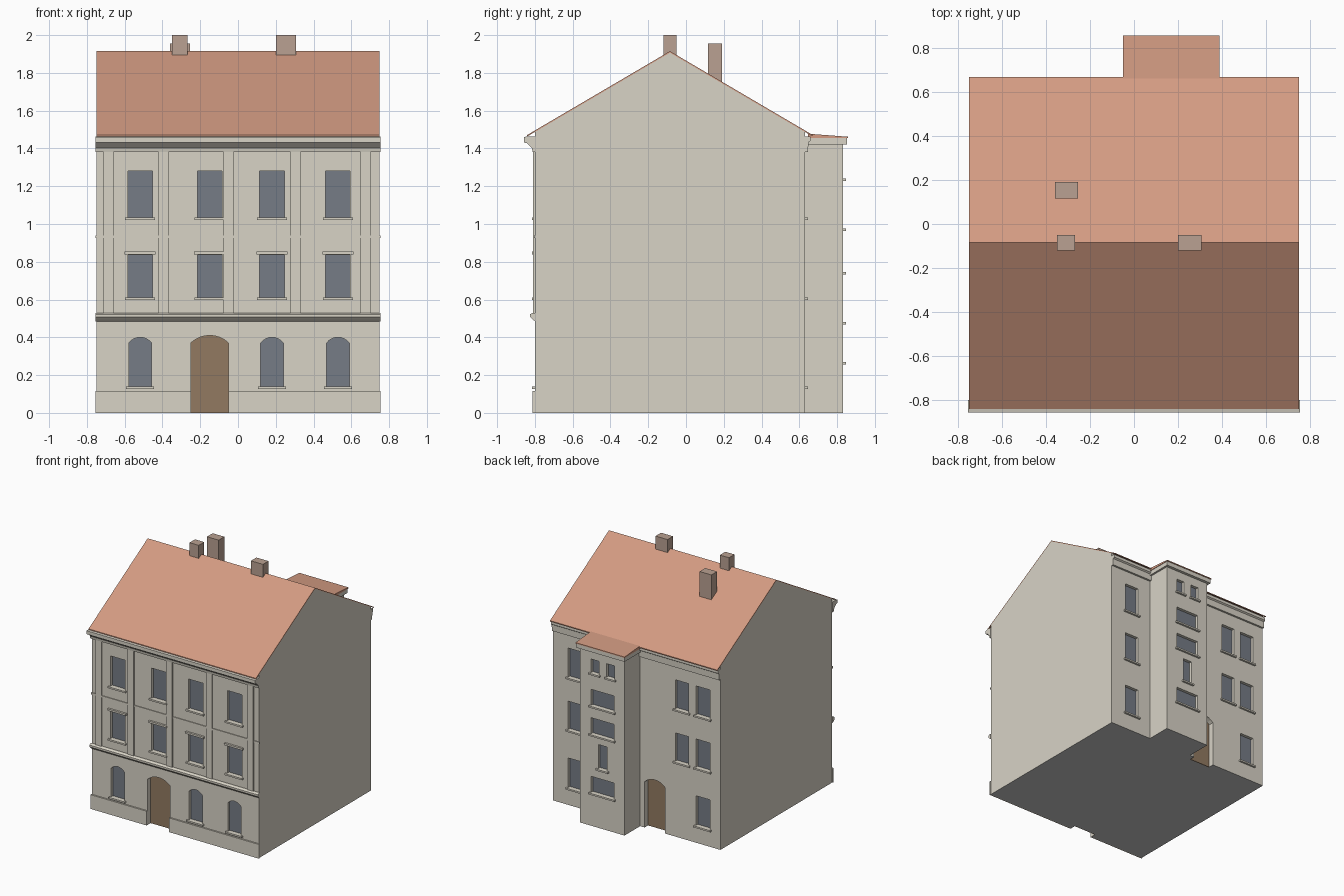
import bpy, bmesh, math
from mathutils import Vector

cube = bpy.data.objects.get("Cube")
if cube:
    bpy.data.objects.remove(cube)


def material(name, rgb):
    lin = [((c / 255 + 0.055) / 1.055) ** 2.4 for c in rgb] + [1]
    m = bpy.data.materials.new(name)
    m.use_nodes = True
    m.diffuse_color = lin
    bsdf = m.node_tree.nodes["Principled BSDF"]
    bsdf.inputs["Base Color"].default_value = lin
    bsdf.inputs["Roughness"].default_value = 0.9
    return m


WALL = material("plaster", (216, 211, 198))
ROOF = material("roof_tile", (211, 155, 130))
GLASS = material("window_glass", (118, 124, 134))
WOOD = material("door_wood", (146, 122, 97))
BRICK = material("chimney_brick", (186, 161, 146))
BASE = material("underside_grey", (197, 197, 197))


# A part is (axis, outline, start, end): an outline extruded along x or y
def solid(name, parts, *mats):
    bm = bmesh.new()
    for axis, pts, a, b in parts:
        def at(p, t):
            return (t, *p) if axis == "x" else (p[0], t, p[1])
        face = bm.faces.new([bm.verts.new(at(p, a)) for p in pts])
        new = bmesh.ops.extrude_face_region(bm, geom=[face])["geom"]
        step = (b - a, 0, 0) if axis == "x" else (0, b - a, 0)
        bmesh.ops.translate(bm, vec=step, verts=[v for v in new if isinstance(v, bmesh.types.BMVert)])
    bmesh.ops.recalc_face_normals(bm, faces=bm.faces)
    me = bpy.data.meshes.new(name)
    bm.to_mesh(me)
    bm.free()
    for m in mats:
        me.materials.append(m)
    ob = bpy.data.objects.new(name, me)
    bpy.context.collection.objects.link(ob)
    return ob


def rect(x0, x1, z0, z1):
    return [(x0, z0), (x1, z0), (x1, z1), (x0, z1)]


def box(x0, x1, y0, y1, z0, z1):
    return ("y", rect(x0, x1, z0, z1), y0, y1)


def arch(x0, x1, z0, z1, rise):
    c, h = (x0 + x1) / 2, (x1 - x0) / 2
    radius = (h * h + rise * rise) / (2 * rise)
    spread = math.asin(h / radius)
    pts = [(x0, z0), (x1, z0)]
    for i in range(9):
        t = spread * (1 - i / 4)
        pts.append((c + radius * math.sin(t), z1 - radius + radius * math.cos(t)))
    return pts


FRONT, BACK, ANNEX = -0.80, 0.63, 0.83
HALF, RIDGE_Y, RIDGE_Z, SLOPE = 0.75, -0.085, 1.915, 0.587
cutters = {"body": [], "annex": []}
panes, sills, doors = [], [], []


def opening(outline, wall, depth, filling):
    s = 1 if wall > 0 else -1
    inner = wall - s * depth
    cutters["annex" if wall == ANNEX else "body"].append(("y", outline, inner, wall + s * 0.05))
    filling.append(("y", outline, inner, inner + s * 0.006))


def window(x0, x1, z0, z1, wall, rise=0):
    outline = arch(x0, x1, z0, z1, rise) if rise else rect(x0, x1, z0, z1)
    opening(outline, wall, 0.03, panes)
    s = 1 if wall > 0 else -1
    sills.append(box(x0 - 0.014, x1 + 0.014, wall, wall + s * 0.016, z0 - 0.013, z0))


# Front windows and hoods
hoods = []
for c in (-0.518, -0.15, 0.18, 0.529):
    window(c - 0.065, c + 0.065, 1.035, 1.28, FRONT)
    window(c - 0.065, c + 0.065, 0.61, 0.835, FRONT)
    hoods.append(box(c - 0.082, c + 0.082, FRONT, FRONT - 0.016, 0.839, 0.854))
    if c != -0.15:
        window(c - 0.06, c + 0.06, 0.14, 0.40, FRONT, 0.03)

# Rear windows
for z0, z1 in ((0.14, 0.38), (0.61, 0.84), (1.035, 1.27)):
    window(0.49, 0.615, z0, z1, BACK)
    window(-0.655, -0.53, z0, z1, BACK)
    if z0 > 0.5:
        window(-0.465, -0.345, z0, z1, BACK)

# Stair tower windows
for z0, z1 in ((0.27, 0.40), (0.745, 0.875), (0.975, 1.105)):
    window(0.065, 0.27, z0, z1, ANNEX)
window(0.125, 0.205, 0.48, 0.675, ANNEX)
window(0.06, 0.13, 1.24, 1.35, ANNEX)
window(0.20, 0.27, 1.24, 1.35, ANNEX)

# Doors
opening(arch(-0.25, -0.05, -0.01, 0.41, 0.04), FRONT, 0.045, doors)
opening(arch(-0.255, -0.07, -0.01, 0.41, 0.04), BACK, 0.05, doors)
doors[:] = [(a, [(x, max(z, 0)) for x, z in pts], p, q) for a, pts, p, q in doors]


# Walls with cut openings and a grey underside
def cut_walls(name, part):
    ob = solid(name, [part], WALL, BASE)
    for p in ob.data.polygons:
        p.material_index = 1 if p.normal.z < -0.9 else 0
    cutter = solid(name + "_cutter", cutters[name], WALL)
    mod = ob.modifiers.new("openings", "BOOLEAN")
    mod.operation, mod.solver, mod.object = "DIFFERENCE", "EXACT", cutter
    dg = bpy.context.evaluated_depsgraph_get()
    me = bpy.data.meshes.new_from_object(ob.evaluated_get(dg))
    ob.modifiers.clear()
    ob.data = me
    bpy.data.objects.remove(cutter)


def roof_z(y, drop=0.0):
    return RIDGE_Z - drop - SLOPE * abs(y - RIDGE_Y)


T = 0.008
cut_walls("body", ("x", [(FRONT, 0), (BACK, 0), (BACK, roof_z(BACK, T)), (RIDGE_Y, RIDGE_Z - T),
                         (FRONT, roof_z(FRONT, T))], -HALF, HALF))
cut_walls("annex", box(-0.03, 0.37, BACK, ANNEX, 0, 1.45))

# Fillings and trim
solid("window_panes", panes, GLASS)
solid("window_sills", sills, WALL)
solid("window_hoods", hoods, WALL)
solid("doors", doors, WOOD)

# Gabled roof and lean-to roof of the tower
EAVES = (-0.842, 0.67)
under = [(y, roof_z(y, T)) for y in (EAVES[1], RIDGE_Y, EAVES[0])]
over = [(y, roof_z(y)) for y in (EAVES[0], RIDGE_Y, EAVES[1])]
solid("roof", [("x", over + under, -HALF, HALF)], ROOF)
solid("tower_roof", [("x", [(0.645, 1.478), (0.858, 1.462), (0.858, 1.454), (0.645, 1.454)], -0.05, 0.39)], ROOF)

# Cornices
front_cornice = [(FRONT, 1.38), (-0.812, 1.38), (-0.816, 1.402), (-0.843, 1.428), (-0.858, 1.432),
                 (-0.858, 1.46), (-0.84, 1.464), (FRONT, 1.464)]
back_cornice = [(BACK, 1.38), (0.646, 1.38), (0.648, 1.432), (0.66, 1.44), (0.66, 1.464), (BACK, 1.464)]
solid("front_cornice", [("x", front_cornice, -0.755, 0.755)], WALL)
solid("back_cornice", [("x", back_cornice, -HALF, -0.03), ("x", back_cornice, 0.37, HALF)], WALL)
solid("tower_cornice", [box(-0.046, 0.386, BACK, 0.853, 1.42, 1.454)], WALL)

# String course, plinth, pilasters and mid band on the front
course = [(FRONT, 0.485), (-0.812, 0.495), (-0.825, 0.507), (-0.825, 0.522), (-0.812, 0.53), (FRONT, 0.53)]
solid("string_course", [("x", course, -0.755, 0.755)], WALL)
solid("plinth", [box(-0.755, -0.25, FRONT, -0.812, 0, 0.115),
                 box(-0.05, 0.755, FRONT, -0.812, 0, 0.115)], WALL)
solid("pilasters", [box(c - 0.027, c + 0.027, FRONT, -0.809, 0.53, 1.38)
                    for c in (-0.685, -0.395, -0.05, 0.305, 0.675)], WALL)
solid("mid_band", [box(-0.755, 0.755, FRONT, -0.806, 0.925, 0.94)], WALL)

# Chimneys
solid("chimneys", [box(-0.35, -0.268, -0.12, -0.05, 1.87, 2.0),
                   box(0.20, 0.308, -0.12, -0.05, 1.87, 2.0),
                   box(-0.36, -0.255, 0.117, 0.19, 1.72, 1.955)], BRICK)
